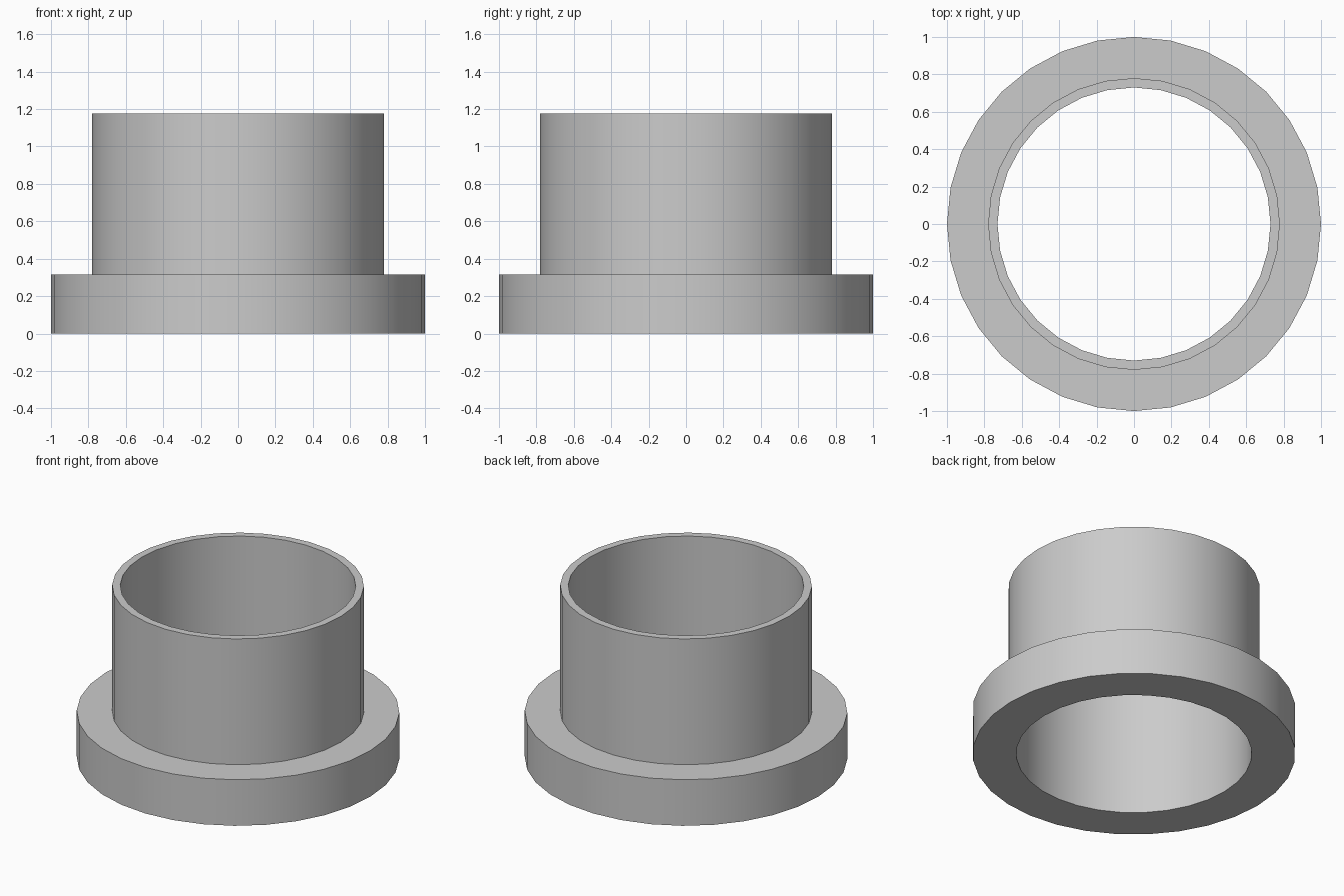
import bpy
import bmesh
import math

if "Cube" in bpy.data.objects:
    bpy.data.objects.remove(bpy.data.objects["Cube"], do_unlink=True)

SEGMENTS = 32
BORE = 0.73
TUBE = 0.78
FLANGE = 1.0
FLANGE_TOP = 0.315
TOP = 1.175

# Single plain grey
grey = bpy.data.materials.new("plain grey")
colour = (0.6, 0.6, 0.6, 1)
grey.use_nodes = True
grey.diffuse_color = colour
grey.node_tree.nodes["Principled BSDF"].inputs["Base Color"].default_value = colour


def lathe(name, profile):
    """Revolve a closed (radius, height) profile around the z axis."""
    bm = bmesh.new()
    rings = []
    for radius, height in profile:
        ring = []
        for i in range(SEGMENTS):
            a = math.tau * i / SEGMENTS
            ring.append(bm.verts.new((radius * math.cos(a), radius * math.sin(a), height)))
        rings.append(ring)
    for lower, upper in zip(rings, rings[1:] + rings[:1]):
        for i in range(SEGMENTS):
            j = (i + 1) % SEGMENTS
            bm.faces.new((lower[i], lower[j], upper[j], upper[i]))
    bmesh.ops.recalc_face_normals(bm, faces=bm.faces[:])
    mesh = bpy.data.meshes.new(name)
    bm.to_mesh(mesh)
    bm.free()
    mesh.materials.append(grey)
    obj = bpy.data.objects.new(name, mesh)
    bpy.context.collection.objects.link(obj)
    bpy.ops.object.select_all(action="DESELECT")
    obj.select_set(True)
    bpy.context.view_layer.objects.active = obj
    bpy.ops.object.shade_smooth_by_angle(angle=math.radians(30))
    return obj


# Thin-walled tube rising from a wide flange, with one straight bore
lathe("flanged_bushing", [
    (BORE, 0), (FLANGE, 0), (FLANGE, FLANGE_TOP),
    (TUBE, FLANGE_TOP), (TUBE, TOP), (BORE, TOP),
])
